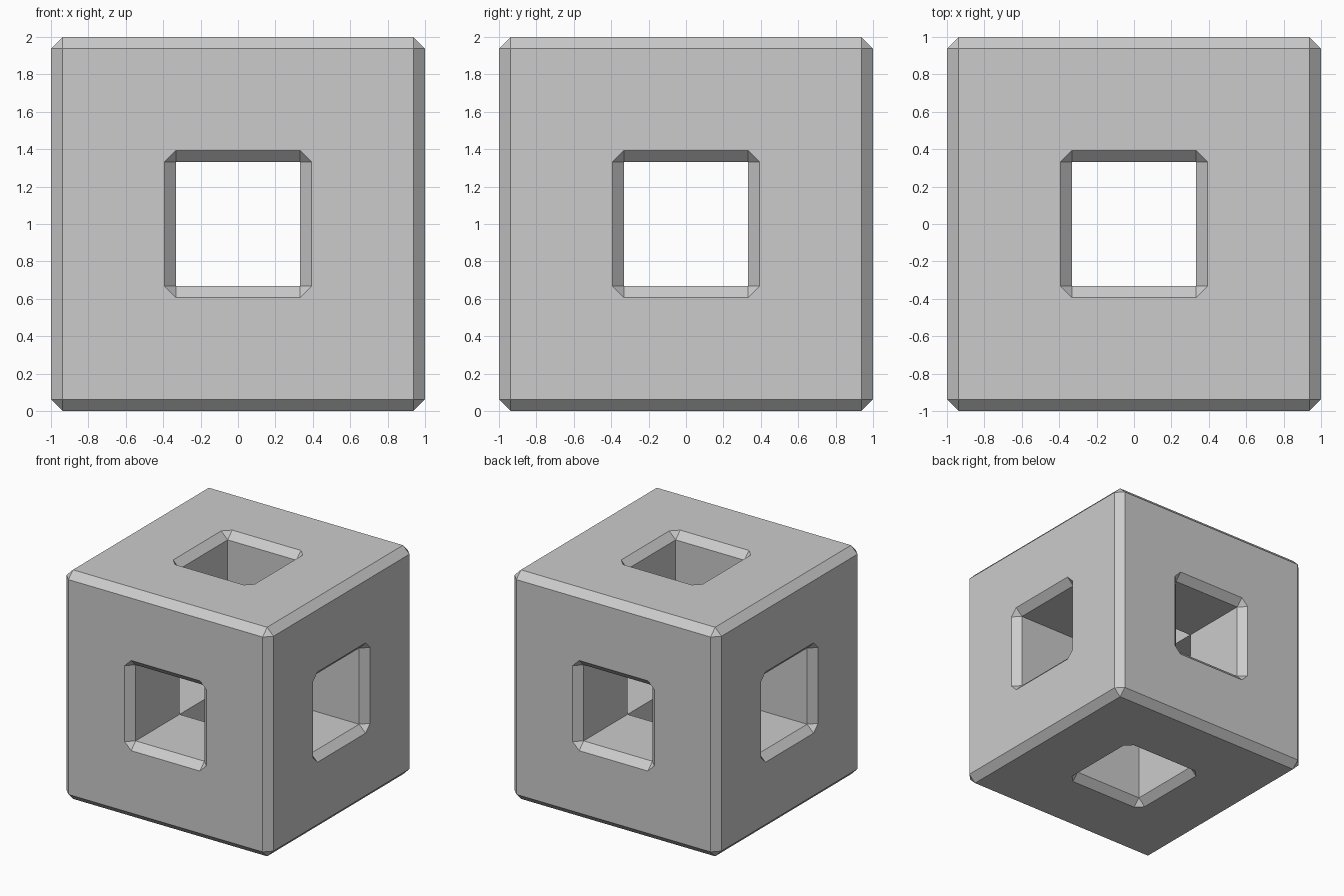
import bpy, bmesh
from math import pi
from mathutils import Matrix, Vector

if "Cube" in bpy.data.objects:
    bpy.data.objects.remove(bpy.data.objects["Cube"])

C = 0.062        # chamfer width
I = 0.332        # tunnel half width
S = 1 - C        # flat part of the outer face
R = I + C        # chamfered rim at the face

# One side of one cube face (+z face, +x side); repeated 4 x 6 times
PATTERN = [
    [(R, -I, 1), (S, -S, 1), (S, S, 1), (R, I, 1)],      # flat face
    [(R, I, 1), (S, S, 1), (I, R, 1)],                   # flat face corner
    [(I, -I, S), (R, -I, 1), (R, I, 1), (I, I, S)],      # hole rim chamfer
    [(I, I, S), (R, I, 1), (I, R, 1)],                   # hole rim corner
    [(I, -I, I), (I, -I, S), (I, I, S), (I, I, I)],      # tunnel wall
    [(S, -S, 1), (1, -S, S), (1, S, S), (S, S, 1)],      # outer edge chamfer
    [(S, S, 1), (1, S, S), (S, 1, S)],                   # outer corner
]

bm = bmesh.new()
lookup = {}


def vert(p):
    key = tuple(round(c, 4) + 0.0 for c in p)
    if key not in lookup:
        lookup[key] = bm.verts.new(key)
    return lookup[key]


# Six face orientations
sides = [Matrix.Rotation(k * pi / 2, 3, 'X') for k in range(4)]
sides += [Matrix.Rotation(s * pi / 2, 3, 'Y') for s in (-1, 1)]
for side in sides:
    for k in range(4):
        turn = side @ Matrix.Rotation(k * pi / 2, 3, 'Z')
        for points in PATTERN:
            vs = [vert(turn @ Vector(p)) for p in points]
            if bm.faces.get(vs) is None:
                bm.faces.new(vs)

bmesh.ops.recalc_face_normals(bm, faces=bm.faces[:])
bmesh.ops.translate(bm, verts=bm.verts[:], vec=(0, 0, 1))

# Cube frame with square tunnels along all three axes
mesh = bpy.data.meshes.new("cube_frame")
bm.to_mesh(mesh)
bm.free()
bpy.context.collection.objects.link(bpy.data.objects.new("cube_frame", mesh))
